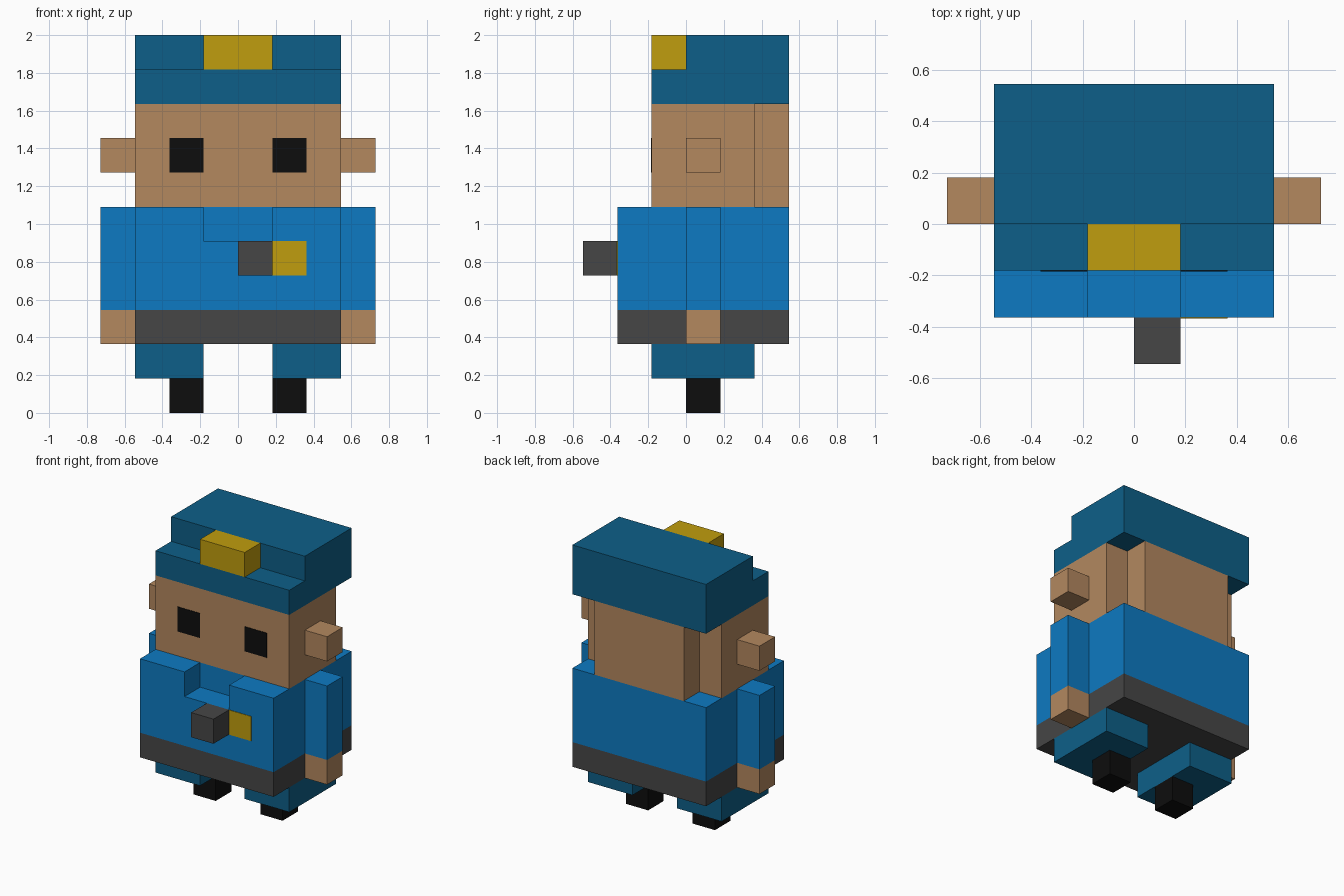
import bpy
import bmesh
from mathutils import Vector

if "Cube" in bpy.data.objects:
    bpy.data.objects.remove(bpy.data.objects["Cube"], do_unlink=True)

U = 2 / 11  # one block of the model, which is 11 blocks tall


def material(name, rgb):
    """Flat material from 0-255 sRGB values."""
    lin = [(c / 255 / 12.92) if c < 11 else ((c / 255 + 0.055) / 1.055) ** 2.4 for c in rgb]
    mat = bpy.data.materials.new(name)
    mat.use_nodes = True
    mat.diffuse_color = (*lin, 1)
    bsdf = mat.node_tree.nodes["Principled BSDF"]
    bsdf.inputs["Base Color"].default_value = (*lin, 1)
    bsdf.inputs["Roughness"].default_value = 0.9
    return mat


SKIN = material("skin", (179, 136, 95))
BLUE = material("shirt blue", (13, 122, 194))
NAVY = material("uniform navy", (13, 95, 136))
GOLD = material("gold", (192, 157, 14))
GREY = material("dark grey", (70, 70, 70))
BLACK = material("black", (13, 13, 13))


def prism(name, mat, outline, axis, lo, hi):
    """Extrude a 2D outline (in blocks) along an axis from lo to hi."""
    place = {"x": lambda a, b, h: (h, a, b),
             "y": lambda a, b, h: (a, h, b),
             "z": lambda a, b, h: (a, b, h)}[axis]
    bm = bmesh.new()
    face = bm.faces.new([bm.verts.new(Vector(place(a, b, lo)) * U) for a, b in outline])
    new = bmesh.ops.extrude_face_region(bm, geom=[face], use_keep_orig=True)["geom"]
    step = Vector(place(0, 0, hi - lo)) * U
    bmesh.ops.translate(bm, vec=step, verts=[g for g in new if isinstance(g, bmesh.types.BMVert)])
    bmesh.ops.recalc_face_normals(bm, faces=bm.faces)
    # put the origin in the middle of the part
    xs, ys, zs = zip(*(v.co for v in bm.verts))
    centre = Vector([(min(c) + max(c)) / 2 for c in (xs, ys, zs)])
    bmesh.ops.translate(bm, vec=-centre, verts=bm.verts)
    mesh = bpy.data.meshes.new(name)
    bm.to_mesh(mesh)
    bm.free()
    mesh.materials.append(mat)
    obj = bpy.data.objects.new(name, mesh)
    obj.location = centre
    bpy.context.collection.objects.link(obj)
    return obj


def box(name, mat, x, y, z):
    """Box from (min, max) ranges in blocks."""
    outline = [(x[0], y[0]), (x[1], y[0]), (x[1], y[1]), (x[0], y[1])]
    return prism(name, mat, outline, "z", *z)


def pair(name, mat, x, y, z):
    """The same box on both sides of the body."""
    box("left_" + name, mat, x, y, z)
    box("right_" + name, mat, (-x[1], -x[0]), y, z)


PLATE = 0.02  # thickness of painted details, in blocks

# Legs
pair("boot", BLACK, (1, 2), (0, 1), (0, 1))
pair("trouser_leg", NAVY, (1, 3), (-1, 2), (1, 2))

# Body, with an open collar cut into the front of the shoulders
box("belt", GREY, (-3, 3), (-2, 3), (2, 3))
box("torso", BLUE, (-3, 3), (-2, 3), (3, 5))
prism("shoulders", BLUE, [(-3, -2), (-1, -2), (-1, -1), (1, -1), (1, -2), (3, -2), (3, 3), (-3, 3)],
      "z", 5, 6)
box("radio", GREY, (0, 1), (-3, -2), (4, 5))
box("chest_badge", GOLD, (1, 2), (-2 - PLATE, -2), (4, 5))

# Arms
pair("sleeve", BLUE, (3, 4), (0, 1), (3, 6))
pair("hand", SKIN, (3, 4), (0, 1), (2, 3))

# Head, narrower at the back
prism("head", SKIN, [(-3, -1), (3, -1), (3, 2), (2, 2), (2, 3), (-2, 3), (-2, 2), (-3, 2)],
      "z", 6, 9)
pair("ear", SKIN, (3, 4), (0, 1), (7, 8))
pair("eye", BLACK, (1, 2), (-1 - PLATE, -1), (7, 8))

# Stepped cap with a badge on its peak
prism("cap", NAVY, [(-1, 9), (3, 9), (3, 11), (0, 11), (0, 10), (-1, 10)], "x", -3, 3)
box("cap_badge", GOLD, (-1, 1), (-1, 0), (10, 11))
